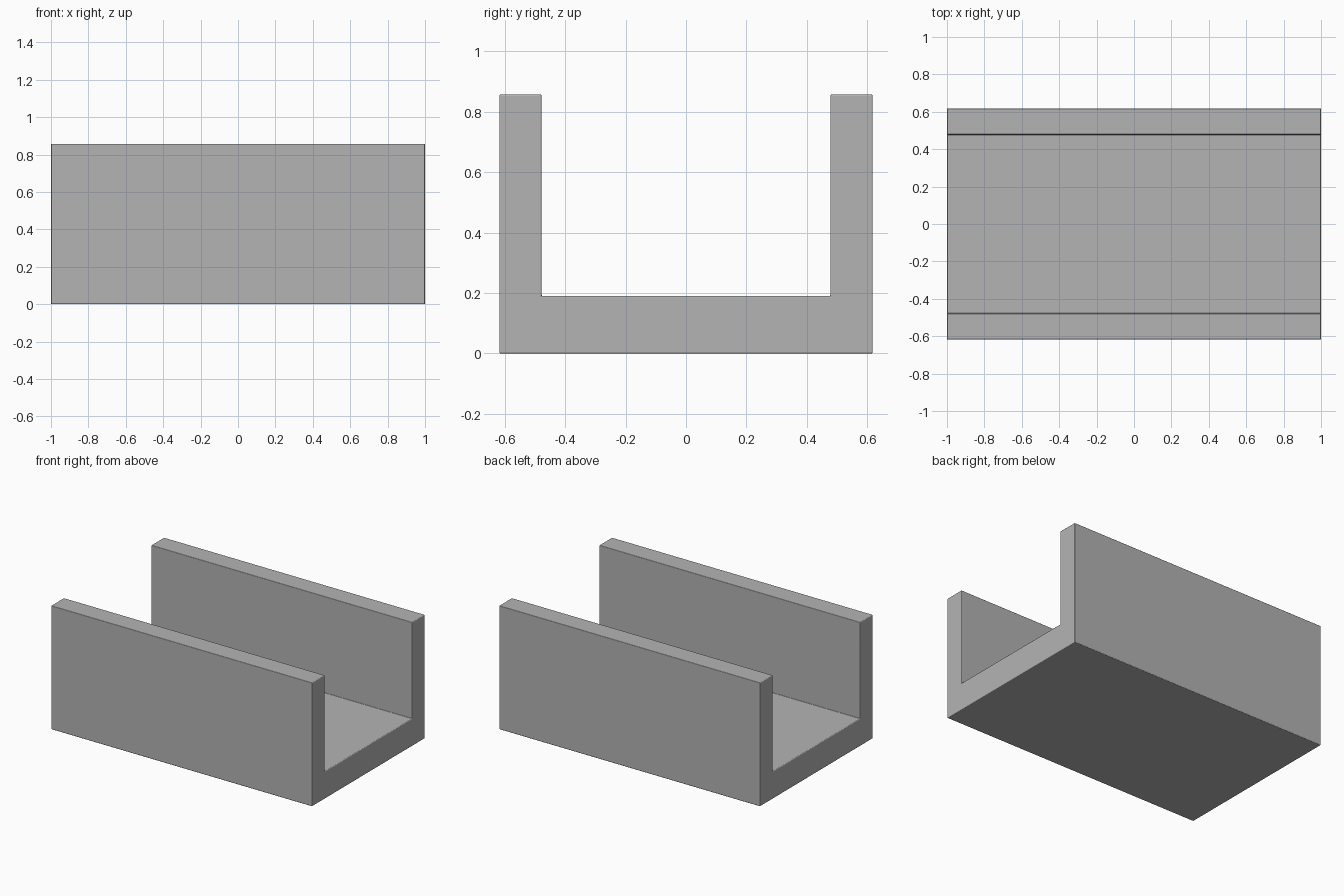
import bpy
import bmesh

if "Cube" in bpy.data.objects:
    bpy.data.objects.remove(bpy.data.objects["Cube"])

LENGTH, HALF_WIDTH, HEIGHT = 2.0, 0.618, 0.857
INNER, FLOOR, EASE = 0.478, 0.19, 0.005

# Half of the U-shaped cross-section (y, z), mirrored to the other side
half = [(HALF_WIDTH, 0), (HALF_WIDTH, HEIGHT), (INNER, HEIGHT), (INNER, FLOOR)]
profile = half + [(-y, z) for y, z in reversed(half)]

# Channel: extrude the profile along x
bm = bmesh.new()
face = bm.faces.new([bm.verts.new((-LENGTH / 2, y, z)) for y, z in profile])
result = bmesh.ops.extrude_face_region(bm, geom=[face], use_keep_orig=True)
moved = [g for g in result["geom"] if isinstance(g, bmesh.types.BMVert)]
bmesh.ops.translate(bm, verts=moved, vec=(LENGTH, 0, 0))
bmesh.ops.recalc_face_normals(bm, faces=bm.faces)
for f in bm.faces:
    f.smooth = True

mesh = bpy.data.meshes.new("u_channel")
bm.to_mesh(mesh)
bm.free()
channel = bpy.data.objects.new("u_channel", mesh)
bpy.context.collection.objects.link(channel)

# Slightly eased edges
bevel = channel.modifiers.new("eased_edges", 'BEVEL')
bevel.width = EASE
bevel.segments = 3
bevel.limit_method = 'ANGLE'
bevel.harden_normals = True

# Mid-grey finish
grey = bpy.data.materials.new("mid_grey")
grey.diffuse_color = (0.456, 0.456, 0.456, 1)
grey.use_nodes = True
grey.node_tree.nodes["Principled BSDF"].inputs["Base Color"].default_value = grey.diffuse_color
mesh.materials.append(grey)
